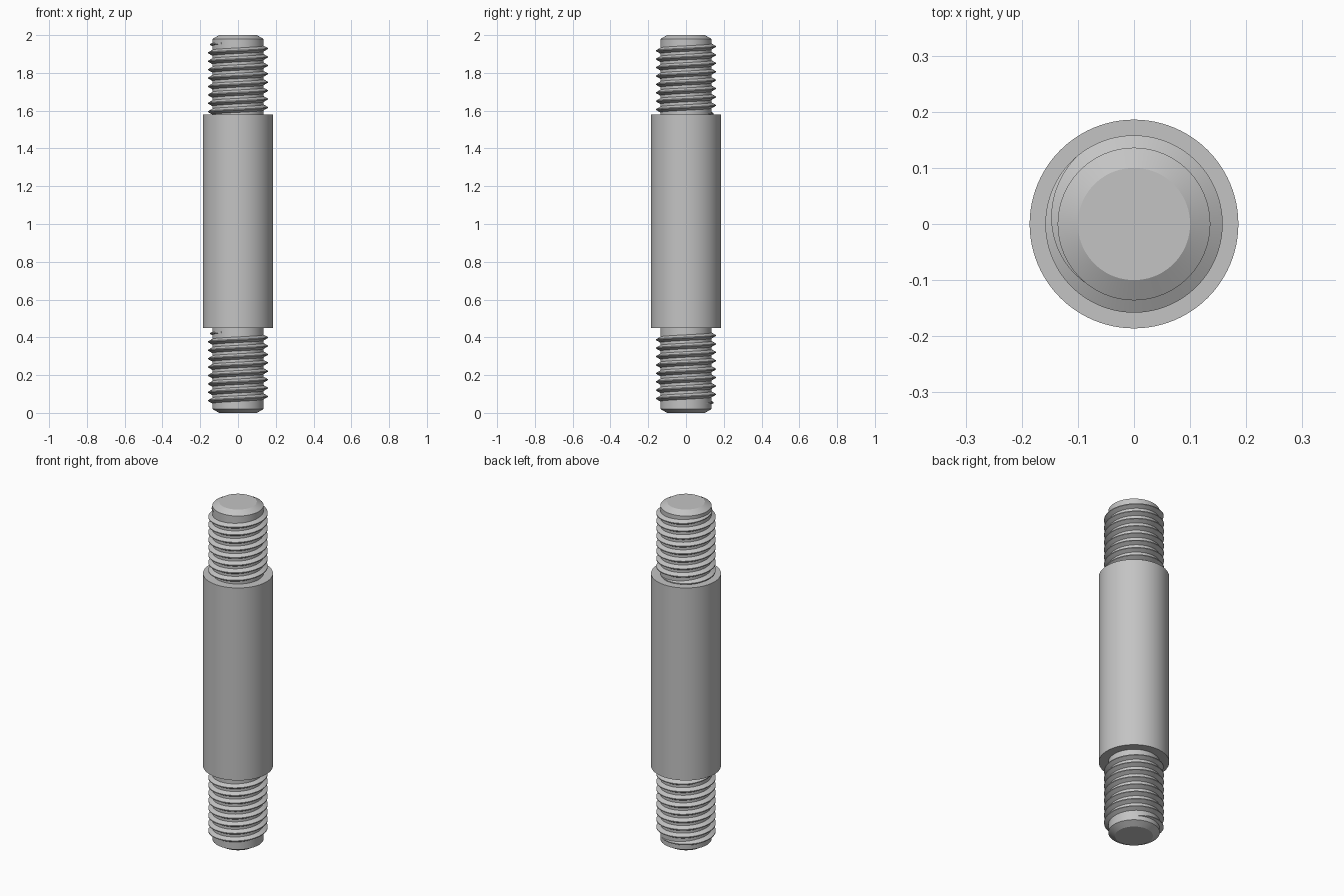
import bpy, bmesh, math

cube = bpy.data.objects.get("Cube")
if cube:
    bpy.data.objects.remove(cube, do_unlink=True)

CORE, CREST = 0.136, 0.158
PITCH, TURNS = 0.0445, 8.5
SIDES = 96

steel = bpy.data.materials.new("steel_grey")
steel.use_nodes = True
GREY = (0.55, 0.55, 0.55, 1)
steel.diffuse_color = GREY
steel.node_tree.nodes["Principled BSDF"].inputs["Base Color"].default_value = GREY


def finish(bm, name):
    bmesh.ops.recalc_face_normals(bm, faces=bm.faces[:])
    mesh = bpy.data.meshes.new(name)
    bm.to_mesh(mesh)
    bm.free()
    mesh.materials.append(steel)
    obj = bpy.data.objects.new(name, mesh)
    bpy.context.collection.objects.link(obj)
    bpy.ops.object.select_all(action='DESELECT')
    obj.select_set(True)
    bpy.context.view_layer.objects.active = obj
    bpy.ops.object.shade_smooth_by_angle(angle=math.radians(25))
    return obj


def lathe(name, profile):
    """Solid of revolution with flat end caps from (radius, z) points."""
    bm = bmesh.new()
    rings = [[bm.verts.new((r * math.cos(math.tau * i / SIDES),
                            r * math.sin(math.tau * i / SIDES), z))
              for i in range(SIDES)] for r, z in profile]
    for low, high in zip(rings, rings[1:]):
        for i in range(SIDES):
            j = (i + 1) % SIDES
            bm.faces.new((low[i], low[j], high[j], high[i]))
    bm.faces.new(rings[0])
    bm.faces.new(rings[-1])
    return finish(bm, name)


def thread(name, z_end, end_angle):
    """Right-handed helical ridge, fading into the core at both ends."""
    bm = bmesh.new()
    steps = int(TURNS * SIDES)
    fade = SIDES * 0.28
    sections = []
    for i in range(steps + 1):
        k = max(0.02, min(1, i / fade, (steps - i) / fade))
        back = (steps - i) / SIDES
        a = end_angle - math.tau * back
        z = z_end - PITCH * back
        tip = CORE + (CREST - CORE) * k
        half = 0.0025 + 0.0127 * k
        shape = [(CORE - 0.004, -half - 0.002), (tip, -0.0025),
                 (tip, 0.0025), (CORE - 0.004, half + 0.002)]
        sections.append([bm.verts.new((r * math.cos(a), r * math.sin(a), z + dz))
                         for r, dz in shape])
    for s, t in zip(sections, sections[1:]):
        for j in range(4):
            n = (j + 1) % 4
            bm.faces.new((s[j], s[n], t[n], t[j]))
    bm.faces.new(sections[0])
    bm.faces.new(sections[-1])
    return finish(bm, name)


# Thick middle section and the chamfered rod through it
lathe("shaft_body", [(0.186, 0.45), (0.186, 1.58)])
lathe("threaded_core", [(0.1, 0), (CORE, 0.021), (CORE, 1.979), (0.1, 2)])

# Screw threads on both ends
for name, z_end in (("upper_thread", 1.957), ("lower_thread", 0.427)):
    thread(name, z_end, math.radians(230))
